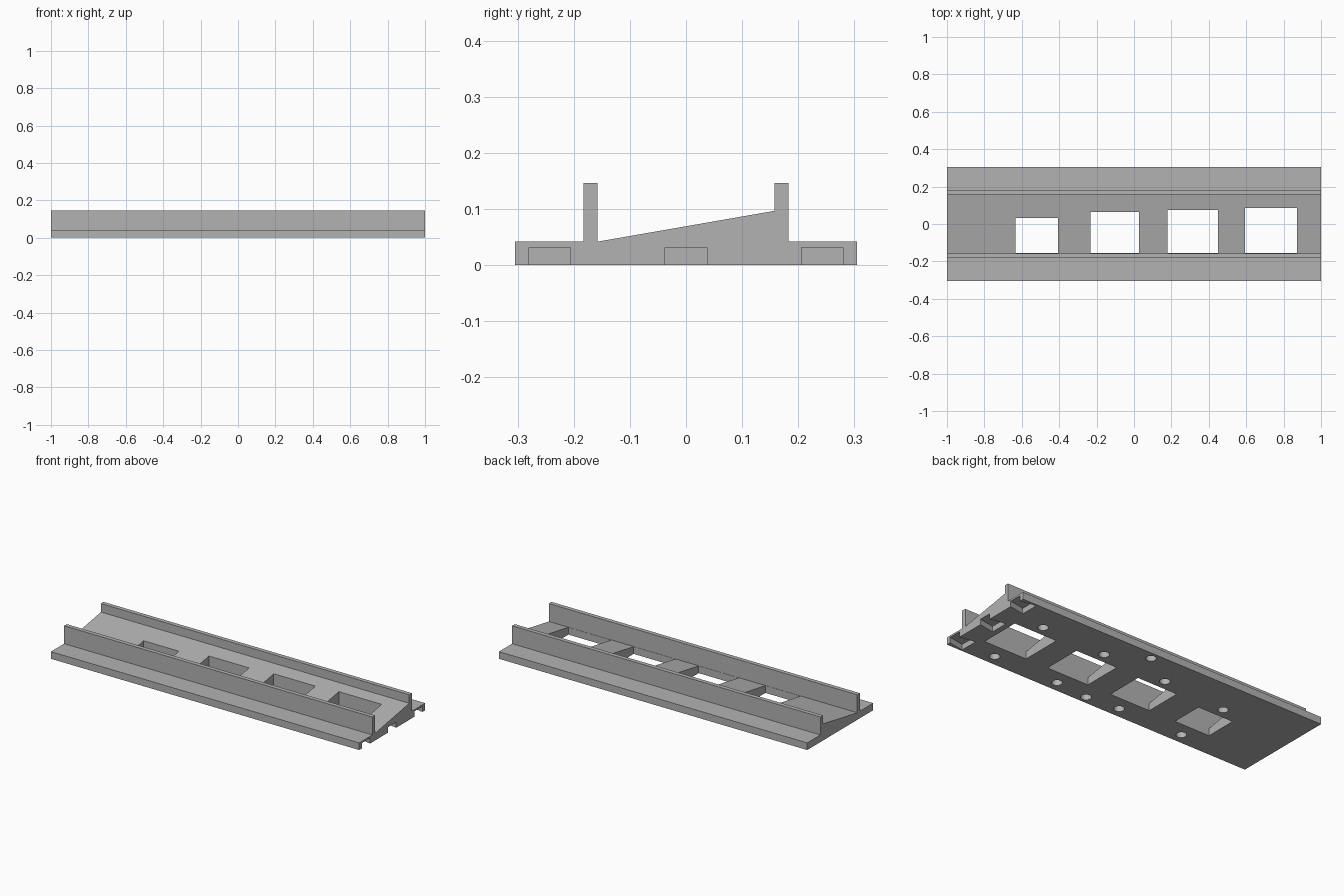
import bpy, bmesh, math

if "Cube" in bpy.data.objects:
    bpy.data.objects.remove(bpy.data.objects["Cube"])

grey = bpy.data.materials.new("grey plastic")
grey.diffuse_color = (0.45, 0.45, 0.45, 1)
grey.use_nodes = True
grey.node_tree.nodes["Principled BSDF"].inputs["Base Color"].default_value = grey.diffuse_color


def prism(bm, points, vec):
    """Extrude a closed outline along vec into a solid."""
    face = bm.faces.new([bm.verts.new(p) for p in points])
    ext = bmesh.ops.extrude_face_region(bm, geom=[face])
    verts = [g for g in ext["geom"] if isinstance(g, bmesh.types.BMVert)]
    bmesh.ops.translate(bm, verts=verts, vec=vec)


def finish(bm, name):
    bmesh.ops.recalc_face_normals(bm, faces=bm.faces)
    mesh = bpy.data.meshes.new(name)
    bm.to_mesh(mesh)
    bm.free()
    mesh.materials.append(grey)
    obj = bpy.data.objects.new(name, mesh)
    bpy.context.collection.objects.link(obj)
    return obj


# Channel: flat flanges, two upright rails and a sloping floor
section = [(-.305, 0), (.305, 0), (.305, .042), (.183, .042), (.183, .147),
           (.158, .147), (.158, .097), (-.158, .042), (-.158, .147),
           (-.183, .147), (-.183, .042), (-.305, .042)]
bm = bmesh.new()
prism(bm, [(-1, y, z) for y, z in section], (2, 0, 0))
channel = finish(bm, "sloped_channel")

cut = bmesh.new()

# Windows through the floor: x centre, half width, back edge
windows = [(.733, .139, .086), (.314, .135, .075),
           (-.103, .130, .064), (-.520, .114, .032)]
holes = [(.104, .26), (.104, -.26)]
for x, w, back in windows:
    outline = [(x - w, -.156), (x + w, -.156), (x + w, back), (x - w, back)]
    prism(cut, [(a, b, -.05) for a, b in outline], (0, 0, .3))
    holes += [(x, back + .06), (x, -.242)]

# Blind round sockets in the underside
for x, y in holes:
    ring = [(x + .028 * math.cos(i * math.tau / 32),
             y + .028 * math.sin(i * math.tau / 32), -.03) for i in range(32)]
    prism(cut, ring, (0, 0, .062))

# Dovetail joint slots in one end
for y in (-.2425, 0, .2425):
    outline = [(.905, y - .054), (1, y - .037), (1.05, y - .037),
               (1.05, y + .037), (1, y + .037), (.905, y + .054)]
    prism(cut, [(a, b, -.03) for a, b in outline], (0, 0, .062))

cutter = finish(cut, "cutter")
cutter.hide_render = True
mod = channel.modifiers.new("openings", "BOOLEAN")
mod.operation = "DIFFERENCE"
mod.solver = "EXACT"
mod.object = cutter
bpy.context.view_layer.objects.active = channel
channel.select_set(True)
bpy.ops.object.modifier_apply(modifier=mod.name)
bpy.data.objects.remove(cutter)
bpy.ops.object.shade_smooth_by_angle(angle=math.radians(30))
